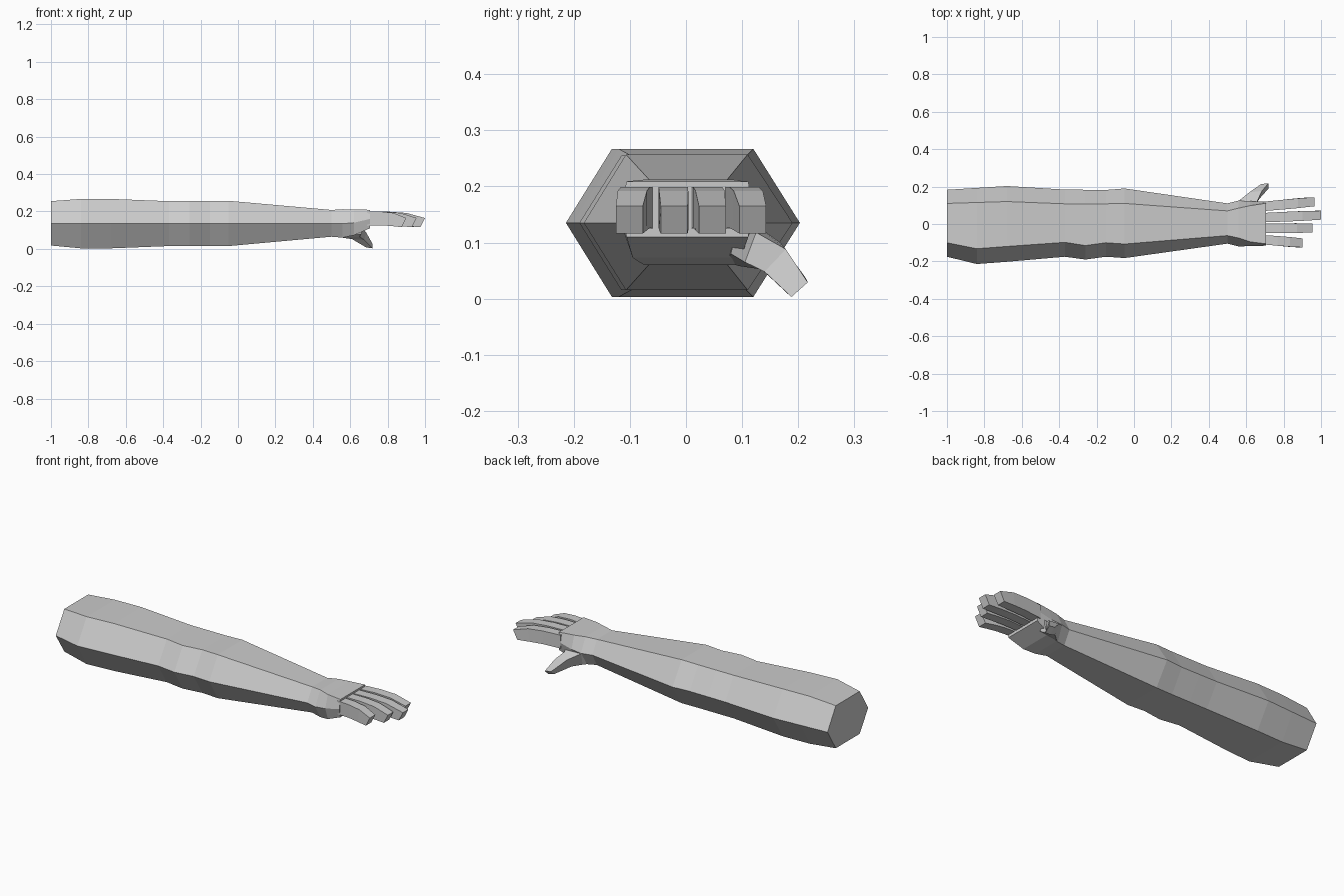
import bpy, bmesh

skin = bpy.data.materials.new("plain grey")
skin.diffuse_color = (0.6, 0.6, 0.6, 1)


def loft(name, rings):
    """Skin a closed tube through rings of matching points."""
    bm = bmesh.new()
    vs = [[bm.verts.new(p) for p in r] for r in rings]
    n = len(vs[0])
    for a, b in zip(vs, vs[1:]):
        for i in range(n):
            j = (i + 1) % n
            bm.faces.new((a[i], a[j], b[j], b[i]))
    bm.faces.new(vs[0])
    bm.faces.new(vs[-1])
    bmesh.ops.recalc_face_normals(bm, faces=bm.faces)
    me = bpy.data.meshes.new(name)
    bm.to_mesh(me)
    bm.free()
    me.materials.append(skin)
    ob = bpy.data.objects.new(name, me)
    bpy.context.collection.objects.link(ob)
    return ob


def hexagon(x, front, front_in, back_in, back, top, mid, low):
    return [(x, front, mid), (x, front_in, top), (x, back_in, top),
            (x, back, mid), (x, back_in, low), (x, front_in, low)]


# arm and palm: six-sided cross-sections from the cut end to the knuckles
loft("arm_and_palm", [hexagon(*s) for s in (
    (-1.00, -.175, -.100, .110, .183, .255, .135, .018),
    (-0.84, -.214, -.132, .115, .193, .267, .135, .003),
    (-0.68, -.202, -.120, .120, .203, .267, .135, .003),
    (-0.37, -.175, -.098, .108, .184, .255, .135, .015),
    (-0.26, -.190, -.115, .108, .183, .255, .135, .015),
    (-0.15, -.175, -.100, .108, .182, .255, .135, .015),
    (-0.05, -.182, -.107, .110, .190, .257, .135, .015),
    (0.50, -.105, -.062, .070, .110, .208, .135, .065),
    (0.56, -.120, -.075, .085, .125, .212, .135, .060),
    (0.62, -.118, -.095, .098, .122, .210, .140, .073),
    (0.705, -.116, -.106, .111, .119, .209, .160, .110))])

# fingers: tapering jointed boxes, bent down at the last joint
for name, y0, y1, tip in (("index_finger", .094, .119, .965),
                          ("middle_finger", .034, .047, 1.0),
                          ("ring_finger", -.024, -.021, .955),
                          ("little_finger", -.084, -.101, .90)):
    rings = []
    length = tip - .69
    for t, top, low, lean, half in ((0, .199, .125, 0, .025),
                                    (.37, .199, .126, 0, .026),
                                    (.68, .192, .122, -.01, .026),
                                    (1, .165, .116, -.025, .024)):
        x, y = .69 + t * length, y0 + (y1 - y0) * t
        rings.append([(x, y - half, top), (x, y + half, top),
                      (x + lean, y + half, low), (x + lean, y - half, low)])
    loft(name, rings)

# thumb: splays out from the palm and droops towards its tip
loft("thumb", [
    [(.52, .085, .155), (.67, .095, .145), (.66, .080, .080), (.53, .070, .065)],
    [(.56, .124, .132), (.660, .125, .118), (.650, .105, .065), (.57, .095, .058)],
    [(.615, .168, .100), (.685, .178, .088), (.675, .140, .048), (.61, .135, .052)],
    [(.680, .214, .036), (.718, .217, .029), (.718, .188, .003), (.685, .182, .008)]])
